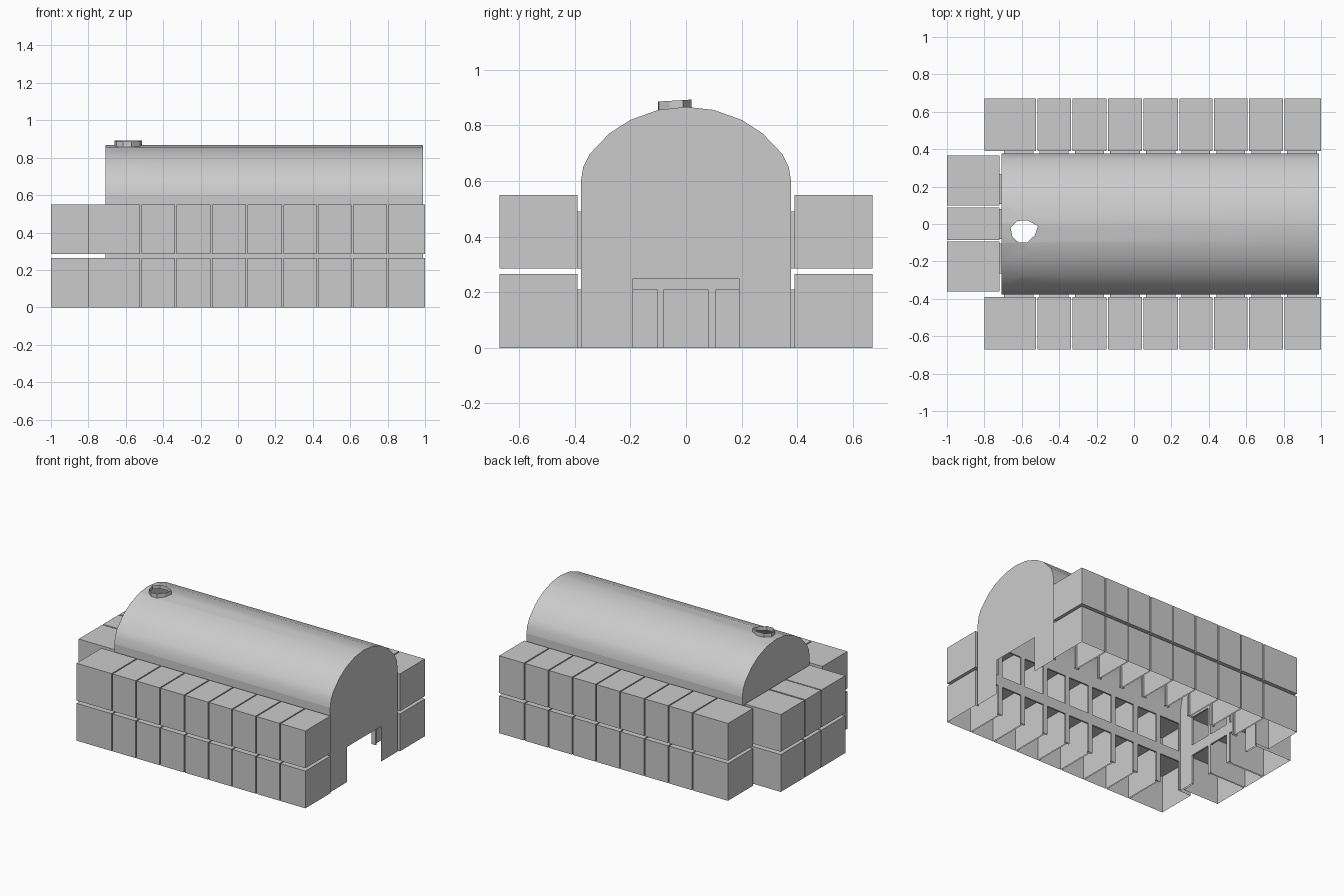
import bpy, bmesh
from mathutils import Vector

if "Cube" in bpy.data.objects:
    bpy.data.objects.remove(bpy.data.objects["Cube"])

X0, X1, Y, SPRING = -0.708, 0.99, 0.378, 0.60      # hall ends, half width, vault spring height
OUT0, OUT1 = 0.012, 0.293                          # room distance from the hall wall
LEVELS = [("lower", 0.0, 0.265, 0.21), ("upper", 0.285, 0.55, 0.49)]
ARCH = [(0.378, 0.60), (0.37, 0.65), (0.347, 0.697), (0.275, 0.772),
        (0.2, 0.82), (0.1, 0.856), (0.0, 0.867)]
FULL_ARCH = ARCH + [(-y, z) for y, z in ARCH[-2::-1]]


def finish(bm, name, smooth=False):
    bmesh.ops.remove_doubles(bm, verts=bm.verts, dist=0.0005)
    bmesh.ops.recalc_face_normals(bm, faces=bm.faces)
    for f in bm.faces:
        f.smooth = smooth
    mesh = bpy.data.meshes.new(name)
    bm.to_mesh(mesh)
    bm.free()
    ob = bpy.data.objects.new(name, mesh)
    bpy.context.collection.objects.link(ob)
    return ob


def poly(bm, pts):
    return bm.faces.new([bm.verts.new(p) for p in pts])


def wall(bm, place, u0, u1, v0, v1, holes=()):
    """Flat wall made of grid cells, leaving out the door holes (a, b, bottom, top)."""
    us = sorted({u0, u1, *[h[i] for h in holes for i in (0, 1)]})
    vs = sorted({v0, v1, *[h[i] for h in holes for i in (2, 3)]})
    for a, b in zip(us, us[1:]):
        for c, d in zip(vs, vs[1:]):
            mu, mv = (a + b) / 2, (c + d) / 2
            if any(h[0] < mu < h[1] and h[2] < mv < h[3] for h in holes):
                continue
            poly(bm, [place(a, c), place(b, c), place(b, d), place(a, d)])


def room(name, place, u0, u1, door, z0, z1, floor):
    """Hollow cell with a short doorway joining it to the hall; place(u, out, z)."""
    bm = bmesh.new()
    wall(bm, lambda u, z: place(u, OUT0, z), u0, u1, z0, z1, [door])
    wall(bm, lambda u, z: place(u, OUT1, z), u0, u1, z0, z1)
    for u in (u0, u1):
        wall(bm, lambda w, z: place(u, w, z), OUT0, OUT1, z0, z1)
    for z in ([z0, z1] if floor else [z1]):
        wall(bm, lambda u, w: place(u, w, z), u0, u1, OUT0, OUT1)
    a, b, c, d = door
    for u in (a, b):
        wall(bm, lambda w, z: place(u, w, z), 0, OUT0, c, d)
    for z in ([c, d] if floor else [d]):
        wall(bm, lambda u, w: place(u, w, z), a, b, 0, OUT0)
    finish(bm, name)


# room layout: (start, end, door start, door end)
cuts = [-0.521, -0.332, -0.144, 0.048, 0.238, 0.424, 0.611, 0.801]
edges = [-0.80] + cuts + [1.004]
side_cells = []
for i, (a, b) in enumerate(zip(edges, edges[1:])):
    a2, b2 = (a if i == 0 else a + 0.004), b - 0.004
    side_cells.append((a2, b2, max(a2 + 0.013, -0.695), min(b2 - 0.013, 0.978)))
back_cells = [(-0.36, -0.094, -0.265, -0.105), (-0.086, 0.088, -0.08, 0.08),
              (0.098, 0.365, 0.108, 0.268)]

# side and back rooms on two levels
sides = [("right_room", side_cells, lambda u, w, z: (u, Y + w, z)),
         ("left_room", side_cells, lambda u, w, z: (u, -Y - w, z)),
         ("back_room", back_cells, lambda u, w, z: (X0 - w, u, z))]
for label, cells, place in sides:
    for level, z0, z1, top in LEVELS:
        for i, (a, b, da, db) in enumerate(cells):
            room(f"{level}_{label}_{i + 1}", place, a, b, (da, db, z0, top),
                 z0, z1, level == "upper")


# hall walls with door openings and arched gables
def doors(cells):
    return [(c[2], c[3], lv[1], lv[3]) for c in cells for lv in LEVELS]


bm = bmesh.new()
for s in (1, -1):
    wall(bm, lambda u, z: (u, s * Y, z), X0, X1, 0, SPRING, doors(side_cells))
wall(bm, lambda u, z: (X0, u, z), -Y, Y, 0, SPRING, doors(back_cells))
wall(bm, lambda u, z: (X1, u, z), -Y, Y, 0, SPRING, [(-0.19, 0.19, 0, 0.25)])
for x in (X0, X1):
    poly(bm, [(x, y, z) for y, z in FULL_ARCH])
finish(bm, "hall_walls")

# vaulted roof with an irregular vent hole
VENT = [(-0.66, -0.02), (-0.65, -0.07), (-0.615, -0.10), (-0.57, -0.098),
        (-0.53, -0.06), (-0.514, -0.011), (-0.57, 0.02), (-0.625, 0.016)]
sides_of_vent = [(Vector((*p, 0)), Vector((q[1] - p[1], p[0] - q[0], 0)).normalized())
                 for p, q in zip(VENT, VENT[1:] + VENT[:1])]
bm = bmesh.new()
for (ya, za), (yb, zb) in zip(FULL_ARCH, FULL_ARCH[1:]):
    poly(bm, [(X0, ya, za), (X1, ya, za), (X1, yb, zb), (X0, yb, zb)])
bmesh.ops.remove_doubles(bm, verts=bm.verts, dist=0.0005)
for co, no in sides_of_vent:
    bmesh.ops.bisect_plane(bm, geom=bm.verts[:] + bm.edges[:] + bm.faces[:],
                           plane_co=co, plane_no=no, dist=1e-5)
inside = [f for f in bm.faces
          if all((f.calc_center_median() - co).dot(no) < 0 for co, no in sides_of_vent)]
bmesh.ops.delete(bm, geom=inside, context='FACES')
finish(bm, "vault_roof", smooth=True)


# vent collar standing on the roof
def roof_z(y):
    for (ya, za), (yb, zb) in zip(ARCH, ARCH[1:]):
        if yb <= abs(y) <= ya:
            return zb + (za - zb) * (abs(y) - yb) / (ya - yb)


bm = bmesh.new()
for p, q in zip(VENT, VENT[1:] + VENT[:1]):
    tp, tq = 0.892 + 0.06 * p[1], 0.892 + 0.06 * q[1]
    poly(bm, [(*p, roof_z(p[1])), (*q, roof_z(q[1])), (*q, tq), (*p, tp)])
finish(bm, "vent_collar")
